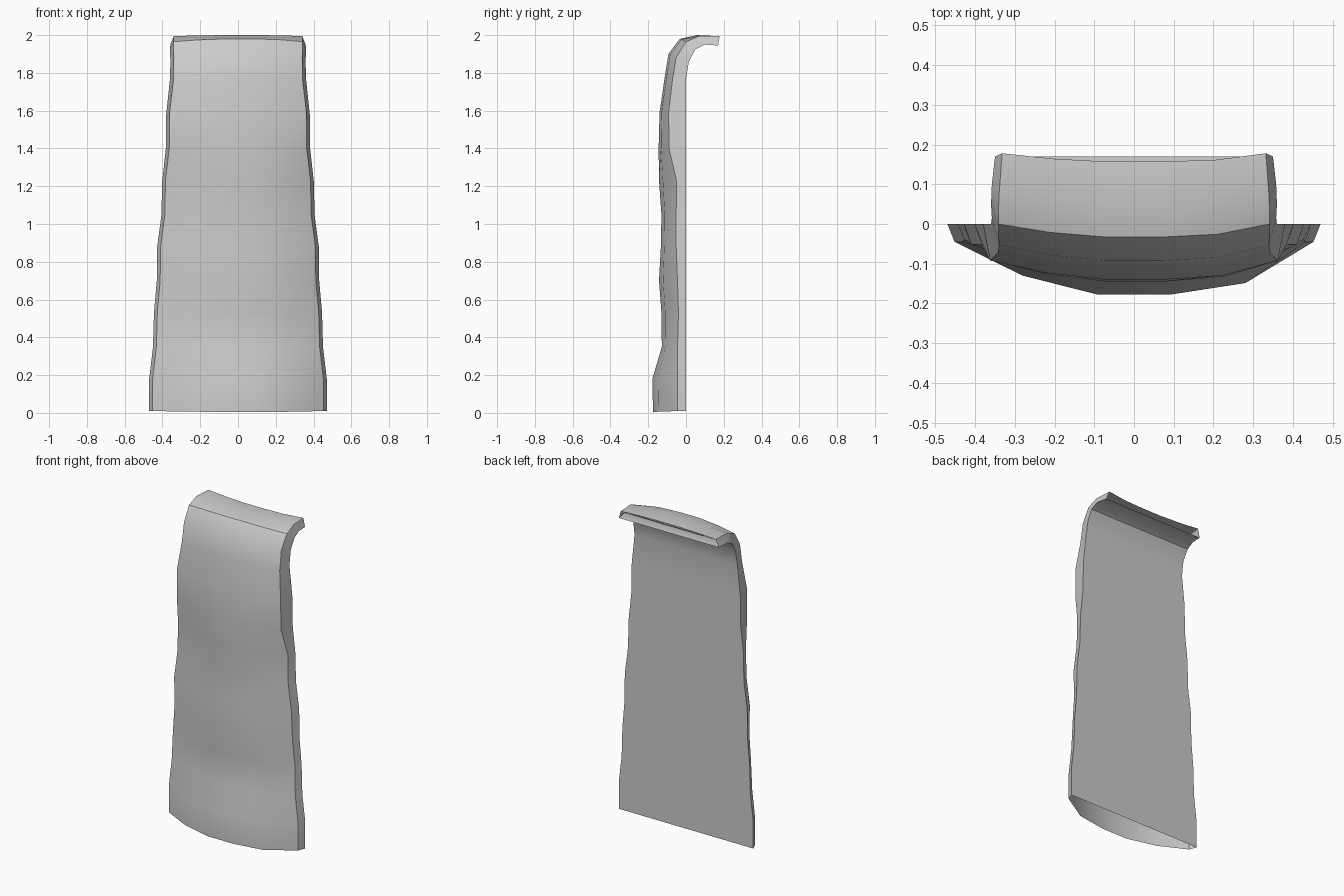
import bpy, bmesh, math

# Rows up the sheet: half width, back (y, z), front side edge (y, z), front middle (y, z)
ROWS = [
    (.470, .00, .01, -.045, .01, -.175, .005),
    (.470, .00, .18, -.045, .18, -.178, .18),
    (.450, .00, .35, -.045, .35, -.128, .35),
    (.445, .00, .53, -.040, .53, -.130, .53),
    (.430, .00, .70, -.045, .70, -.143, .70),
    (.428, .00, .88, -.052, .88, -.133, .88),
    (.405, .00, 1.05, -.052, 1.05, -.130, 1.05),
    (.402, .00, 1.22, -.050, 1.23, -.143, 1.23),
    (.382, .00, 1.40, -.090, 1.40, -.145, 1.40),
    (.380, .00, 1.58, -.092, 1.59, -.140, 1.59),
    (.360, .00, 1.77, -.072, 1.76, -.114, 1.77),
    (.358, .015, 1.86, -.053, 1.88, -.093, 1.90),
    (.360, .05, 1.925, .00, 1.965, -.033, 1.98),
    (.358, .10, 1.95, .07, 1.995, .06, 2.00),
    (.350, .17, 1.945, .178, 1.995, .157, 1.992),
]
# Position across the front: fraction of width, blend from side edge to middle
ACROSS = [(-1, 0), (-.62, .64), (-.2, 1), (.2, 1), (.62, .78), (1, 0)]


def ring(row):
    w, by, bz, ey, ez, my, mz = row
    pts = [(-w, by, bz)]
    for u, t in ACROSS:
        pts.append((u * (w - .018), ey + (my - ey) * t, ez + (mz - ez) * t))
    pts.append((w, by, bz))
    pts += [(w * u, by, bz) for u in (.5, 0, -.5)]
    return pts


# Hollow curling sheet, open at the foot and at the lip
bm = bmesh.new()
rings = [[bm.verts.new(p) for p in ring(r)] for r in ROWS]
n = len(rings[0])
for a, b in zip(rings, rings[1:]):
    for i in range(n):
        j = (i + 1) % n
        bm.faces.new((a[i], a[j], b[j], b[i]))
bm.normal_update()
mesh = bpy.data.meshes.new("curling_sheet")
bm.to_mesh(mesh)
bm.free()
sheet = bpy.data.objects.new("curling_sheet", mesh)
bpy.context.collection.objects.link(sheet)

# Smooth faces with crisp side edges
bpy.context.view_layer.objects.active = sheet
sheet.select_set(True)
bpy.ops.object.shade_smooth_by_angle(angle=math.radians(35))
